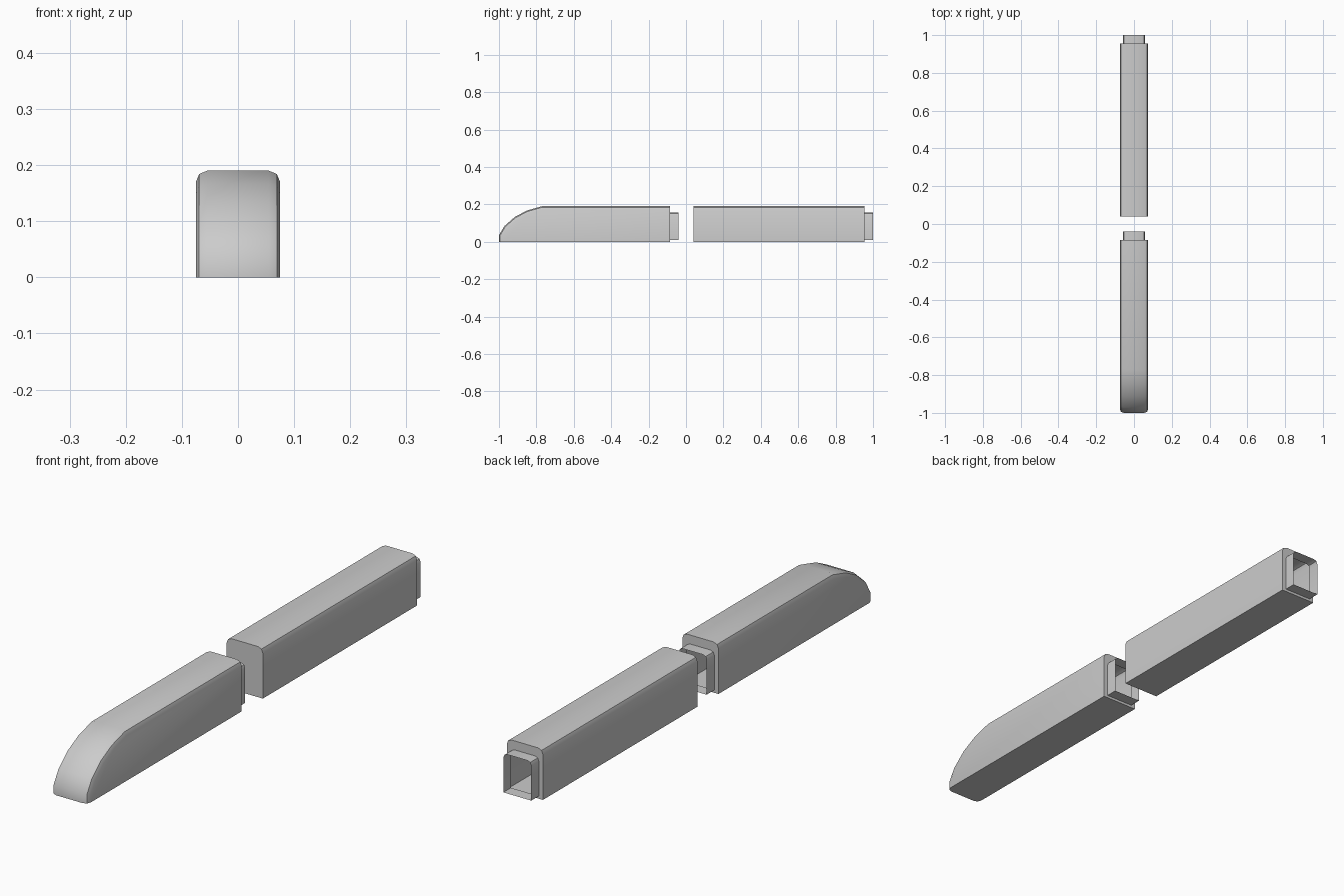
import bpy, bmesh, math
from mathutils import Vector

if "Cube" in bpy.data.objects:
    bpy.data.objects.remove(bpy.data.objects["Cube"])

HALF_W, HEIGHT = 0.075, 0.19
BEVEL, GANGWAY = 0.02, 0.045


def make_car(name, profile):
    """Side profile (y, z) extruded across x, rounded shoulders, open gangway at the rear."""
    bm = bmesh.new()
    n = len(profile)
    left = [bm.verts.new((-HALF_W, y, z)) for y, z in profile]
    right = [bm.verts.new((HALF_W, y, z)) for y, z in profile]
    bm.faces.new(left)
    bm.faces.new(right[::-1])
    for i in range(n):
        j = (i + 1) % n
        bm.faces.new((left[i], right[i], right[j], left[j]))
    bmesh.ops.recalc_face_normals(bm, faces=bm.faces[:])
    bm.normal_update()

    # Shoulder edges: outline of each side except the floor and the rear end
    rear_y = max(y for y, z in profile)
    flat_front = profile[1][1] == HEIGHT
    shoulder = []
    for e in bm.edges:
        a, b = (v.co for v in e.verts)
        if abs(a.x - b.x) > 1e-5:
            continue
        on_floor = max(a.z, b.z) < 1e-5
        on_rear = min(a.y, b.y) > rear_y - 1e-5
        on_front = flat_front and abs(a.y - b.y) < 1e-5
        if not (on_floor or on_rear or on_front):
            shoulder.append(e)
    bmesh.ops.bevel(bm, geom=shoulder, offset=BEVEL, offset_type='OFFSET',
                    segments=2, profile=0.5, affect='EDGES')
    bm.normal_update()

    # Gangway: inset the rear cap, pull it out and leave it open
    cap = next(f for f in bm.faces if f.normal.y > 0.99)
    cap = bmesh.ops.extrude_discrete_faces(bm, faces=[cap])['faces'][0]
    for v in cap.verts:
        v.co.x *= 0.77
        v.co.z = 0.01 + 0.77 * v.co.z
    cap = bmesh.ops.extrude_discrete_faces(bm, faces=[cap])['faces'][0]
    bmesh.ops.translate(bm, verts=cap.verts[:], vec=Vector((0, GANGWAY, 0)))
    bmesh.ops.delete(bm, geom=[cap], context='FACES_ONLY')

    mesh = bpy.data.meshes.new(name)
    bm.to_mesh(mesh)
    bm.free()
    obj = bpy.data.objects.new(name, mesh)
    bpy.context.collection.objects.link(obj)
    bpy.ops.object.select_all(action='DESELECT')
    obj.select_set(True)
    bpy.context.view_layer.objects.active = obj
    bpy.ops.object.shade_smooth_by_angle(angle=math.radians(40))
    return obj


# Leading car with a curved, sloping nose
make_car("train_front_car", [
    (-1.0, 0.0), (-1.0, 0.035), (-0.97, 0.085), (-0.914, 0.134),
    (-0.85, 0.167), (-0.77, HEIGHT), (-0.085, HEIGHT), (-0.085, 0.0)])

# Trailing car with a flat closed front
make_car("train_rear_car", [
    (0.04, 0.0), (0.04, HEIGHT), (0.955, HEIGHT), (0.955, 0.0)])
